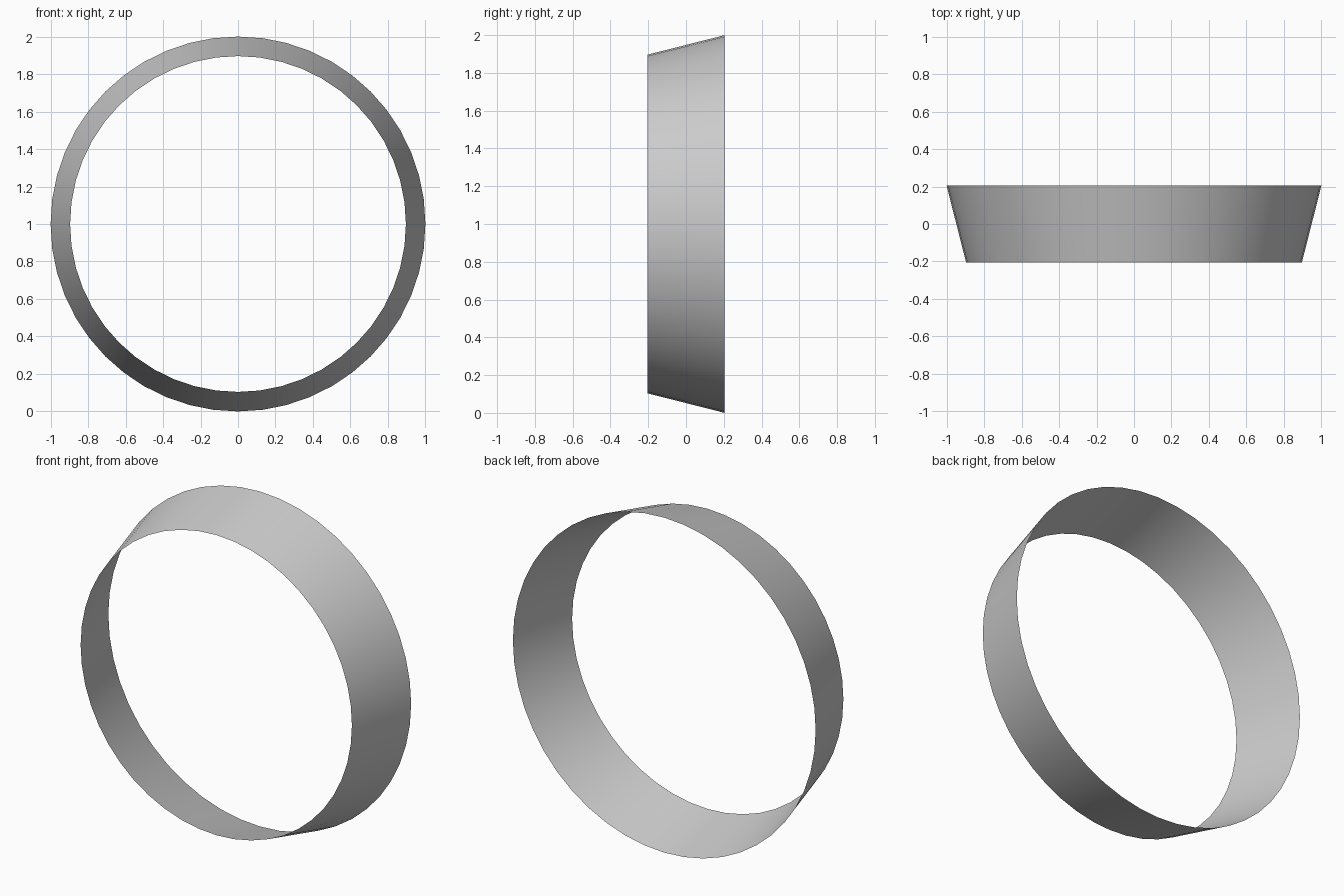
import bpy, bmesh, math

if "Cube" in bpy.data.objects:
    bpy.data.objects.remove(bpy.data.objects["Cube"])

SIDES = 48
# (radius, y) profile: narrow at the front, wide at the back
PROFILE = [(0.896, -0.205), (1.0, 0.205)]

# Open tapered band, a single thin surface around the y axis
bm = bmesh.new()
rings = []
for r, y in PROFILE:
    rings.append([bm.verts.new((r * math.cos(2 * math.pi * i / SIDES), y,
                                1 + r * math.sin(2 * math.pi * i / SIDES)))
                  for i in range(SIDES)])
front, back = rings
for i in range(SIDES):
    j = (i + 1) % SIDES
    face = bm.faces.new((front[i], back[i], back[j], front[j]))
    face.smooth = True
    face.normal_update()
    # normals point away from the axis
    c = face.calc_center_median()
    if face.normal.x * c.x + face.normal.z * (c.z - 1) < 0:
        face.normal_flip()

mesh = bpy.data.meshes.new("tapered_band")
bm.to_mesh(mesh)
bm.free()
band = bpy.data.objects.new("tapered_band", mesh)
bpy.context.collection.objects.link(band)
